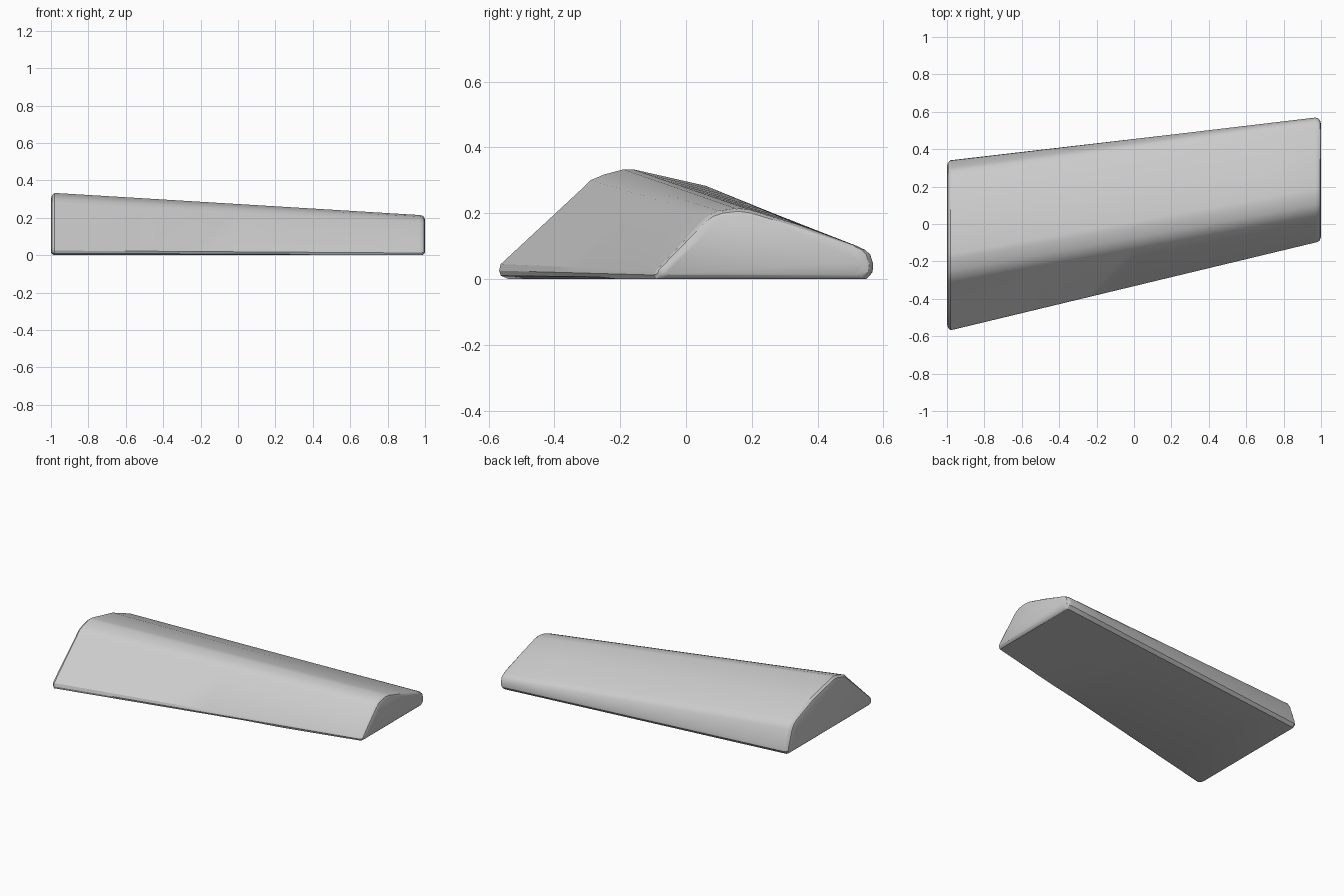
import bpy, bmesh
from mathutils import Vector

if "Cube" in bpy.data.objects:
    bpy.data.objects.remove(bpy.data.objects["Cube"])

# Matching end sections (y, z), anticlockwise from the front foot
LEFT = [(-.54, .004), (-.563, .01), (-.568, .025), (-.563, .045), (-.31, .28), (-.29, .3),
        (-.25, .317), (-.19, .333), (-.16, .333), (.06, .283), (.245, .207),
        (.28, .185), (.30, .155), (.338, .045), (.341, .02), (.325, .004)]
RIGHT = [(-.075, .002), (-.093, .004), (-.099, .012), (-.094, .025), (.045, .175), (.07, .195),
         (.10, .207), (.15, .215), (.19, .212), (.34, .166), (.52, .1),
         (.545, .088), (.56, .074), (.569, .045), (.567, .02), (.548, .002)]


def section(t):
    return [Vector(a).lerp(Vector(b), t) for a, b in zip(LEFT, RIGHT)]


def inset(pts, d):
    # Pull each point towards the section middle for the rounded end rims
    c = sum(pts, Vector((0, 0))) / len(pts)
    c.y = 0.12
    out = []
    for p in pts:
        v = c - p
        q = p + v.normalized() * d
        q.y = max(q.y, 0.0)
        out.append(q)
    return out


# Stations along the length: x, blend, rim inset
stations = [(-1.0, 0, .035), (-.994, 0, .012), (-.98, 0, 0)]
stations += [(-.98 + 1.95 * i / 8, i / 8, 0) for i in range(1, 9)]
stations += [(.984, 1, .004), (.994, 1, .013), (1.0, 1, .034)]

bm = bmesh.new()
rings = []
for x, t, d in stations:
    pts = section(t)
    if d:
        pts = inset(pts, d)
    rings.append([bm.verts.new((x, p.x, p.y)) for p in pts])

# Skin between stations, then the end faces
n = len(LEFT)
for a, b in zip(rings, rings[1:]):
    for i in range(n):
        j = (i + 1) % n
        bm.faces.new((a[i], a[j], b[j], b[i]))
bm.faces.new(rings[0])
bm.faces.new(rings[-1])
# Rest the base on the ground
for v in bm.verts:
    if v.co.z < .006:
        v.co.z = 0
bmesh.ops.recalc_face_normals(bm, faces=bm.faces)

mesh = bpy.data.meshes.new("tapered_wedge_body")
bm.to_mesh(mesh)
bm.free()
body = bpy.data.objects.new("tapered_wedge_body", mesh)
bpy.context.collection.objects.link(body)
bpy.context.view_layer.objects.active = body
body.select_set(True)
bpy.ops.object.shade_smooth_by_angle(angle=0.5)
